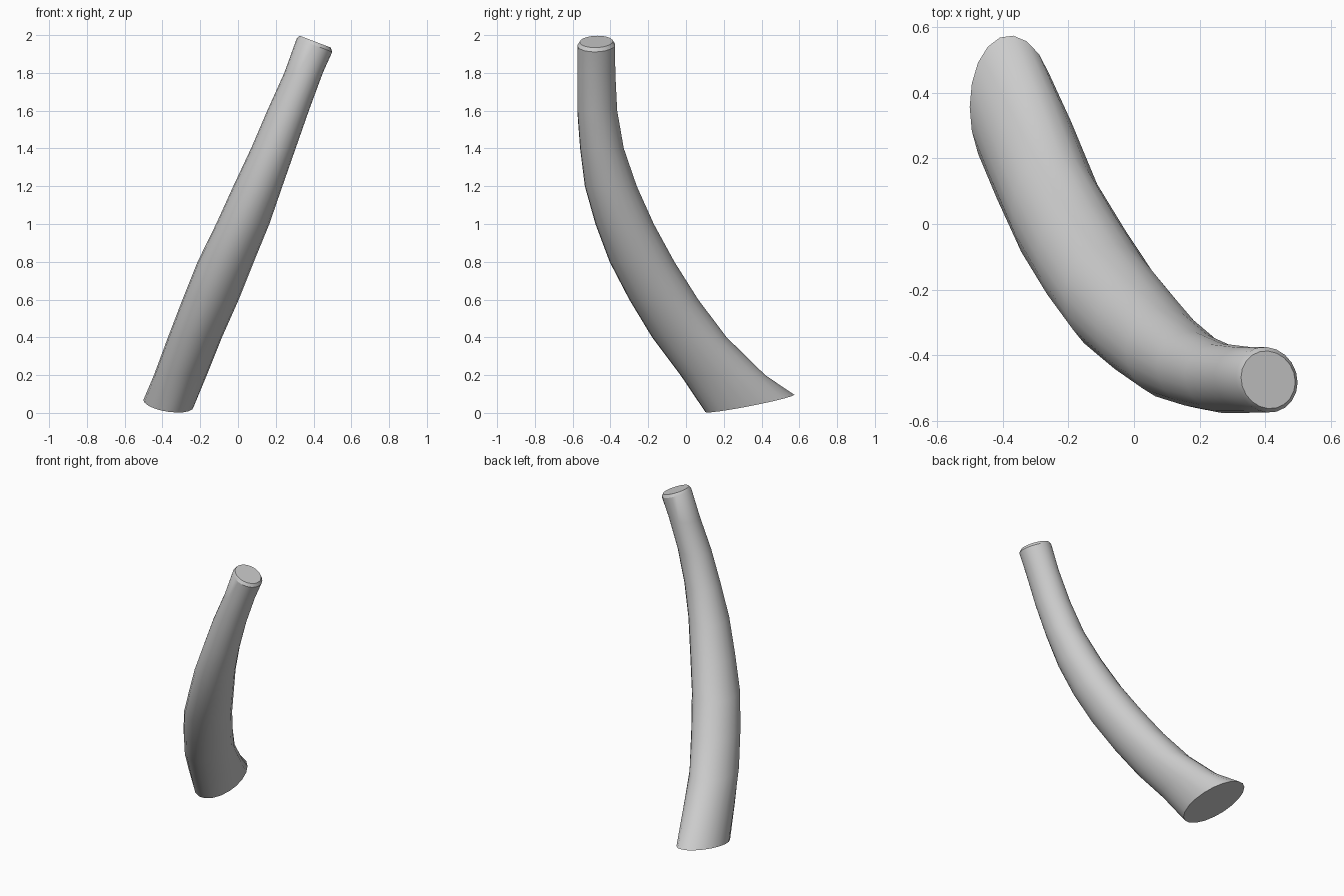
import bpy, bmesh, math
from mathutils import Vector

cube = bpy.data.objects.get("Cube")
if cube:
    bpy.data.objects.remove(cube, do_unlink=True)

SIDES = 20
SKEW = 0.08

# Level sections from base to tip: height, x, y, half width in x, half width in y
sections = [
    (0.04, -0.368, 0.338, 0.133, 0.237),
    (0.20, -0.305, 0.195, 0.140, 0.225),
    (0.40, -0.228, 0.018, 0.143, 0.198),
    (0.60, -0.145, -0.118, 0.149, 0.183),
    (0.80, -0.065, -0.233, 0.149, 0.172),
    (1.00, 0.025, -0.325, 0.141, 0.155),
    (1.20, 0.105, -0.398, 0.130, 0.138),
    (1.40, 0.187, -0.445, 0.118, 0.116),
    (1.60, 0.265, -0.470, 0.110, 0.106),
    (1.80, 0.347, -0.475, 0.102, 0.101),
    (1.94, 0.405, -0.475, 0.094, 0.100),
]


def ring_points(section):
    z, cx, cy, hx, hy = section
    angles = [math.tau * i / SIDES for i in range(SIDES)]
    return [Vector((cx + hx * math.cos(a), cy + hy * math.sin(a - SKEW), z))
            for a in angles]


def base_height(p):
    return max(0.0, 0.005 + 0.19 * (p.y - 0.15) - 0.11 * (p.x + 0.28))


def tip_height(p):
    return 1.963 - 0.38 * (p.x - 0.415)


rings = [ring_points(s) for s in sections]

# Trim both ends to slanted cuts
for p in rings[0]:
    p.z = base_height(p)
for p in rings[-1]:
    p.z = tip_height(p) - 0.02

# Small worn bevel around the tip
centre = sum(rings[-1], Vector()) / SIDES
rim = [centre.lerp(p, 0.88) for p in rings[-1]]
for p in rim:
    p.x += 0.004
    p.z = tip_height(p)
rings.append(rim)

# Skin the sections and close both ends
bm = bmesh.new()
loops = [[bm.verts.new(p) for p in ring] for ring in rings]
for low, high in zip(loops, loops[1:]):
    for i in range(SIDES):
        j = (i + 1) % SIDES
        bm.faces.new((low[i], low[j], high[j], high[i]))
bm.faces.new(loops[0][::-1])
bm.faces.new(loops[-1])
bmesh.ops.recalc_face_normals(bm, faces=bm.faces)
mesh = bpy.data.meshes.new("curved_branch")
bm.to_mesh(mesh)
bm.free()

branch = bpy.data.objects.new("curved_branch", mesh)
bpy.context.collection.objects.link(branch)

# Plain grey finish
grey = bpy.data.materials.new("light_grey")
grey.use_nodes = True
colour = (0.6, 0.6, 0.6, 1.0)
grey.diffuse_color = colour
grey.node_tree.nodes["Principled BSDF"].inputs["Base Color"].default_value = colour
mesh.materials.append(grey)

bpy.context.view_layer.objects.active = branch
branch.select_set(True)
bpy.ops.object.shade_smooth_by_angle(angle=math.radians(30))
